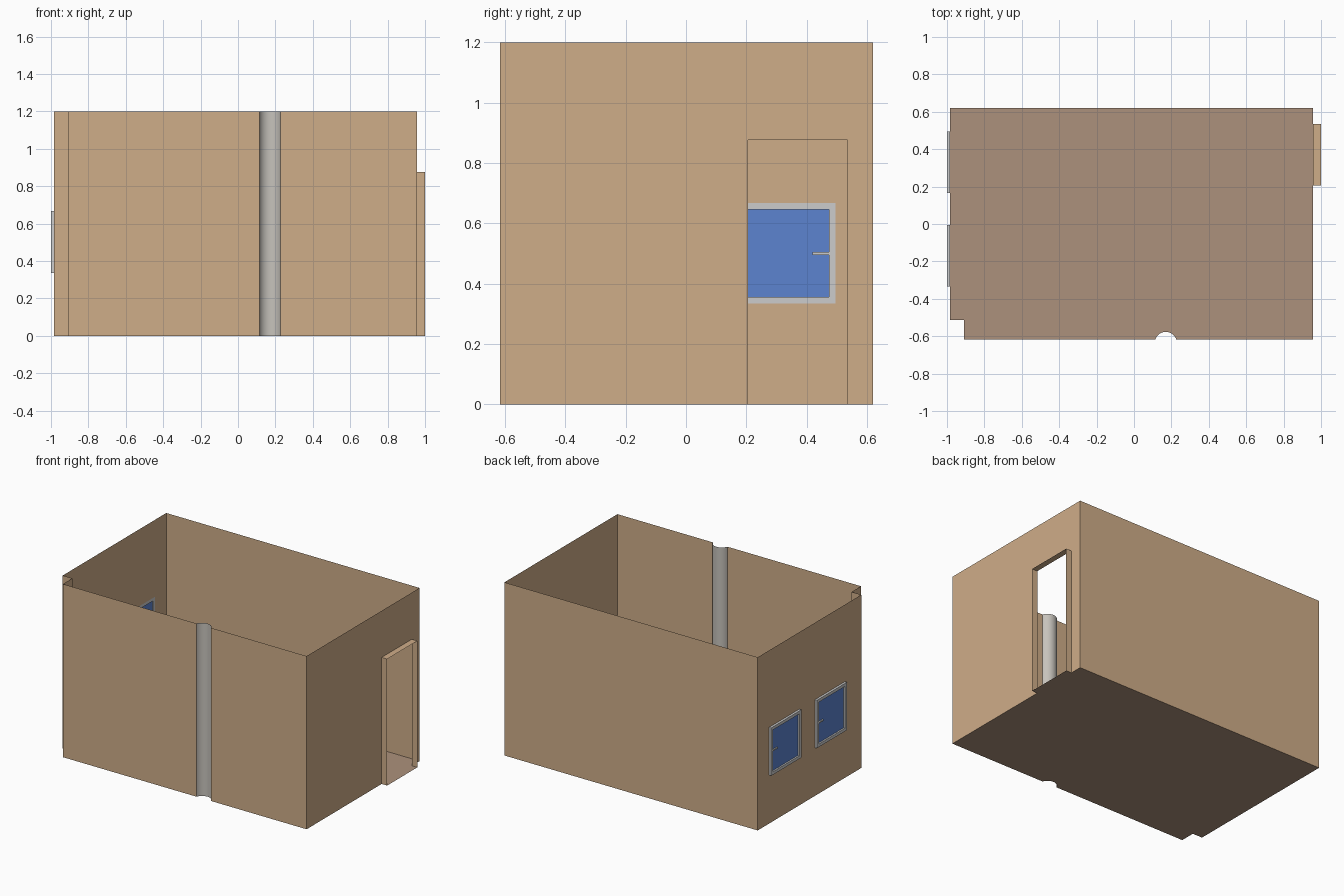
import bpy, bmesh, math

if "Cube" in bpy.data.objects:
    bpy.data.objects.remove(bpy.data.objects["Cube"])


def material(name, hexcode):
    def lin(c):
        return c / 12.92 if c <= 0.04045 else ((c + 0.055) / 1.055) ** 2.4
    m = bpy.data.materials.new(name)
    m.diffuse_color = (*[lin(int(hexcode[i:i + 2], 16) / 255) for i in (0, 2, 4)], 1)
    m.use_nodes = True
    m.node_tree.nodes["Principled BSDF"].inputs["Base Color"].default_value = m.diffuse_color
    return m


TAN = material("tan wall", "CFAD89")
BROWN = material("brown floor", "AC917C")
GREY = material("grey column", "C6C2BB")
FRAME = material("light grey frame", "CCCCCC")
BLUE = material("blue glass", "5C84D0")


def make(name, polys, mat):
    """Object from a list of polygons, welded."""
    bm = bmesh.new()
    for p in polys:
        bm.faces.new([bm.verts.new(v) for v in p])
    bmesh.ops.remove_doubles(bm, verts=bm.verts, dist=1e-5)
    me = bpy.data.meshes.new(name)
    bm.to_mesh(me)
    bm.free()
    me.materials.append(mat)
    ob = bpy.data.objects.new(name, me)
    bpy.context.collection.objects.link(ob)
    return ob


def box(name, x0, x1, y0, y1, z0, z1, mat):
    lo = [(x0, y0), (x1, y0), (x1, y1), (x0, y1)]
    polys = strip(lo + lo[:1], z0, z1)
    polys += [[(*p, z1) for p in lo], [(*p, z0) for p in reversed(lo)]]
    return make(name, polys, mat)


def strip(path, z0, z1):
    return [[(*a, z0), (*b, z0), (*b, z1), (*a, z1)] for a, b in zip(path, path[1:])]


def pierced(x, ys, zs, is_hole, sign):
    """Wall in the plane x, cut into a grid with some cells left open."""
    out = []
    for y0, y1 in zip(ys, ys[1:]):
        for z0, z1 in zip(zs, zs[1:]):
            if not is_hole((y0 + y1) / 2, (z0 + z1) / 2):
                q = [(x, y0, z0), (x, y1, z0), (x, y1, z1), (x, y0, z1)]
                out.append(q if sign > 0 else q[::-1])
    return out


H = 1.2
L, R, F, B = -0.984, 0.958, -0.617, 0.62
NX, NY = -0.91, -0.514                       # notched front-left corner
DY0, DY1, DZ, DX = 0.205, 0.535, 0.877, 1.0  # door
WINDOWS = [(0.165, 0.495), (-0.335, -0.005)]
WZ0, WZ1 = 0.335, 0.667

# column arc, bulging into the room
cx, half, sag = 0.17, 0.056, 0.04
r = (half ** 2 + sag ** 2) / (2 * sag)
a = math.acos((r - sag) / r)
if sag > r:
    a = math.pi - a
N = 20
arc = [(cx + r * math.sin(t), F + sag - r + r * math.cos(t))
       for t in [-a + 2 * a * i / N for i in range(N + 1)]]

# walls
walls = strip([(L, NY), (NX, NY), (NX, F), arc[0]], 0, H)
walls += strip([arc[-1], (R, F)], 0, H)
walls += strip([(R, B), (L, B)], 0, H)
walls += pierced(R, [F, DY0, DY1, B], [0, DZ, H],
                 lambda y, z: DY0 < y < DY1 and z < DZ, 1)
walls += pierced(L, [NY, *WINDOWS[1], *WINDOWS[0], B], [0, WZ0, WZ1, H],
                 lambda y, z: WZ0 < z < WZ1 and any(p < y < q for p, q in WINDOWS), -1)
make("walls", walls, TAN)

# door surround: two jambs and a lintel
make("door_surround",
     strip([(R, DY0), (DX, DY0)], 0, DZ) + strip([(DX, DY1), (R, DY1)], 0, DZ)
     + [[(R, DY0, DZ), (DX, DY0, DZ), (DX, DY1, DZ), (R, DY1, DZ)]], TAN)

# floor with threshold
outline = [(L, NY), (NX, NY), (NX, F), *arc, (R, F), (R, DY0), (DX, DY0),
           (DX, DY1), (R, DY1), (R, B), (L, B)]
make("floor", [[(*p, 0) for p in outline]], BROWN)

# column
column = make("column", strip(arc, 0, H), GREY)
for p in column.data.polygons:
    p.use_smooth = True

# windows
T = 0.021
for i, (y0, y1) in enumerate(WINDOWS):
    n = f"window_{i + 1}_"
    xo = -1.0
    for tag, a0, a1, b0, b1 in (("bottom", y0, y1, WZ0, WZ0 + T), ("top", y0, y1, WZ1 - T, WZ1),
                                ("side_front", y0, y0 + T, WZ0 + T, WZ1 - T),
                                ("side_back", y1 - T, y1, WZ0 + T, WZ1 - T)):
        box(n + "frame_" + tag, xo, L, a0, a1, b0, b1, FRAME)
    g = L - 0.005
    make(n + "glass", [[(g, y1 - T, WZ0 + T), (g, y0 + T, WZ0 + T),
                        (g, y0 + T, WZ1 - T), (g, y1 - T, WZ1 - T)]], BLUE)
    box(n + "handle", xo + 0.002, L, y1 - T - 0.055, y1 - T, 0.496, 0.505, FRAME)
